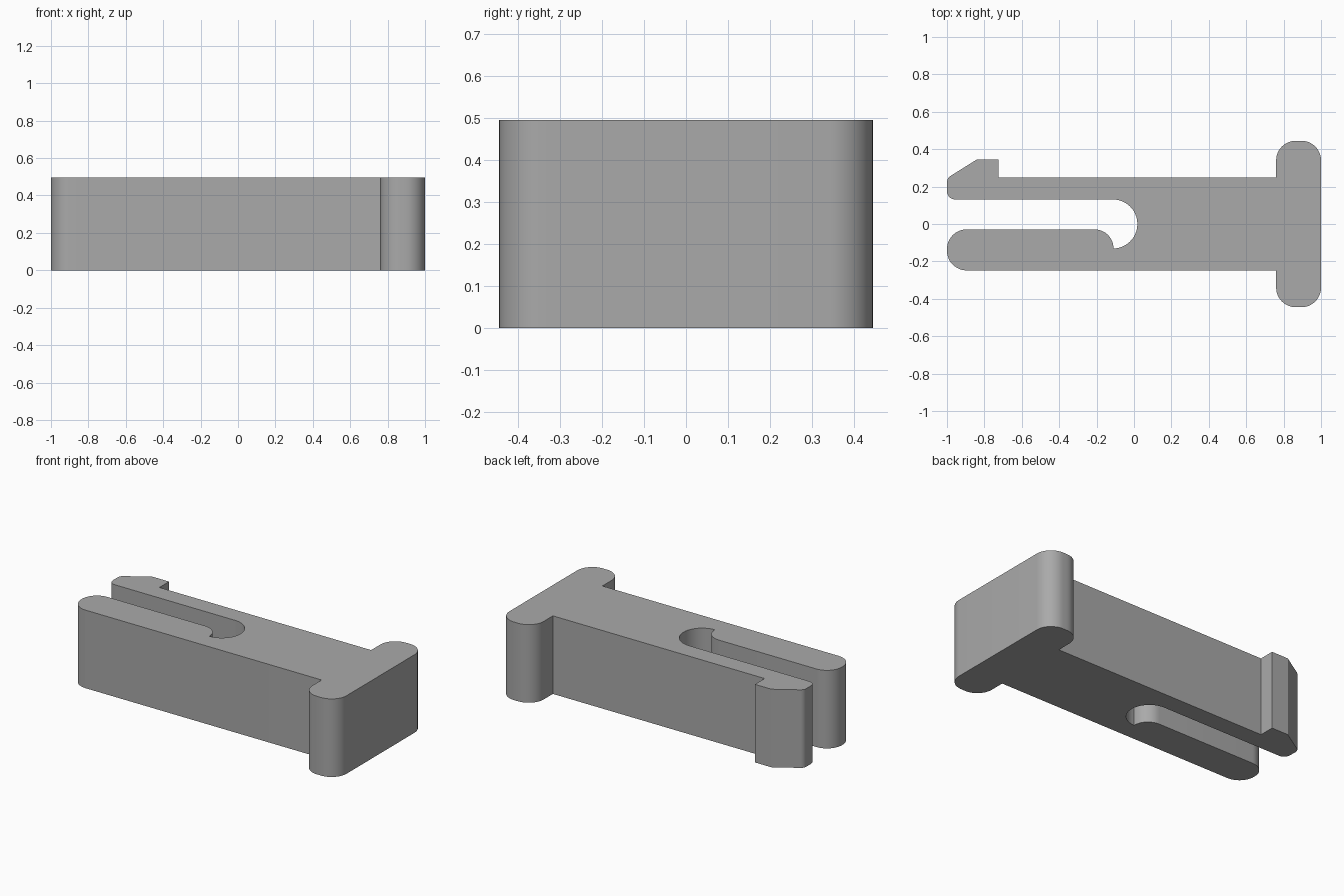
import bpy, bmesh, math
from mathutils import Vector

if "Cube" in bpy.data.objects:
    bpy.data.objects.remove(bpy.data.objects["Cube"], do_unlink=True)

HEIGHT = 0.495
BODY = 0.248      # half width of the shank
HEAD = 0.445      # half width of the head
SLOT = 0.131      # radius of the slot's round end


def rounded(corners, steps=12):
    """Replace each (x, y, radius) corner by a tangent arc."""
    pts = []
    for i, (x, y, r) in enumerate(corners):
        p = Vector((x, y))
        if r == 0:
            pts.append(p)
            continue
        a = (Vector(corners[i - 1][:2]) - p).normalized()
        b = (Vector(corners[(i + 1) % len(corners)][:2]) - p).normalized()
        half = a.angle(b) / 2
        centre = p + (a + b).normalized() * (r / math.sin(half))
        start = p + a * (r / math.tan(half)) - centre
        end = p + b * (r / math.tan(half)) - centre
        sweep = math.pi - 2 * half
        for k in range(steps + 1):
            t = k / steps
            pts.append(centre + (start * math.sin((1 - t) * sweep)
                                 + end * math.sin(t * sweep)) / math.sin(sweep))
    return pts


# Clip outline: head, hooked arm, keyhole slot, plain arm
outline = rounded([
    (0.76, -BODY, 0), (0.76, -HEAD, 0.105), (1, -HEAD, 0.105),
    (1, HEAD, 0.105), (0.76, HEAD, 0.105), (0.76, BODY, 0),
    (-0.725, BODY, 0), (-0.725, 0.345, 0), (-0.84, 0.345, 0),
    (-1, 0.245, 0.04), (-1, SLOT, 0.045),
    (0.018, SLOT, SLOT - 0.0005), (0.018, -SLOT, SLOT - 0.0005),
    (-0.11, -SLOT, 0), (-0.11, -0.029, 0.1),
    (-1, -0.029, 0.105), (-1, -BODY, 0.105),
])

# Extrude the outline into a solid
bm = bmesh.new()
base = bm.faces.new([bm.verts.new((p.x, p.y, 0)) for p in outline])
ext = bmesh.ops.extrude_face_region(bm, geom=[base], use_keep_orig=True)
top = [v for v in ext["geom"] if isinstance(v, bmesh.types.BMVert)]
bmesh.ops.translate(bm, verts=top, vec=(0, 0, HEIGHT))
bmesh.ops.recalc_face_normals(bm, faces=bm.faces)
bmesh.ops.triangulate(bm, faces=[f for f in bm.faces if len(f.verts) > 4])
mesh = bpy.data.meshes.new("snap_clip")
bm.to_mesh(mesh)
bm.free()

clip = bpy.data.objects.new("snap_clip", mesh)
bpy.context.collection.objects.link(clip)

# Plain grey plastic
grey = bpy.data.materials.new("grey_plastic")
grey.use_nodes = True
colour = (0.4, 0.4, 0.4, 1)
grey.diffuse_color = colour
grey.node_tree.nodes["Principled BSDF"].inputs["Base Color"].default_value = colour
mesh.materials.append(grey)

# Smooth the rounded ends, keep the rims sharp
bpy.ops.object.select_all(action="DESELECT")
clip.select_set(True)
bpy.context.view_layer.objects.active = clip
bpy.ops.object.shade_smooth_by_angle(angle=math.radians(30))
